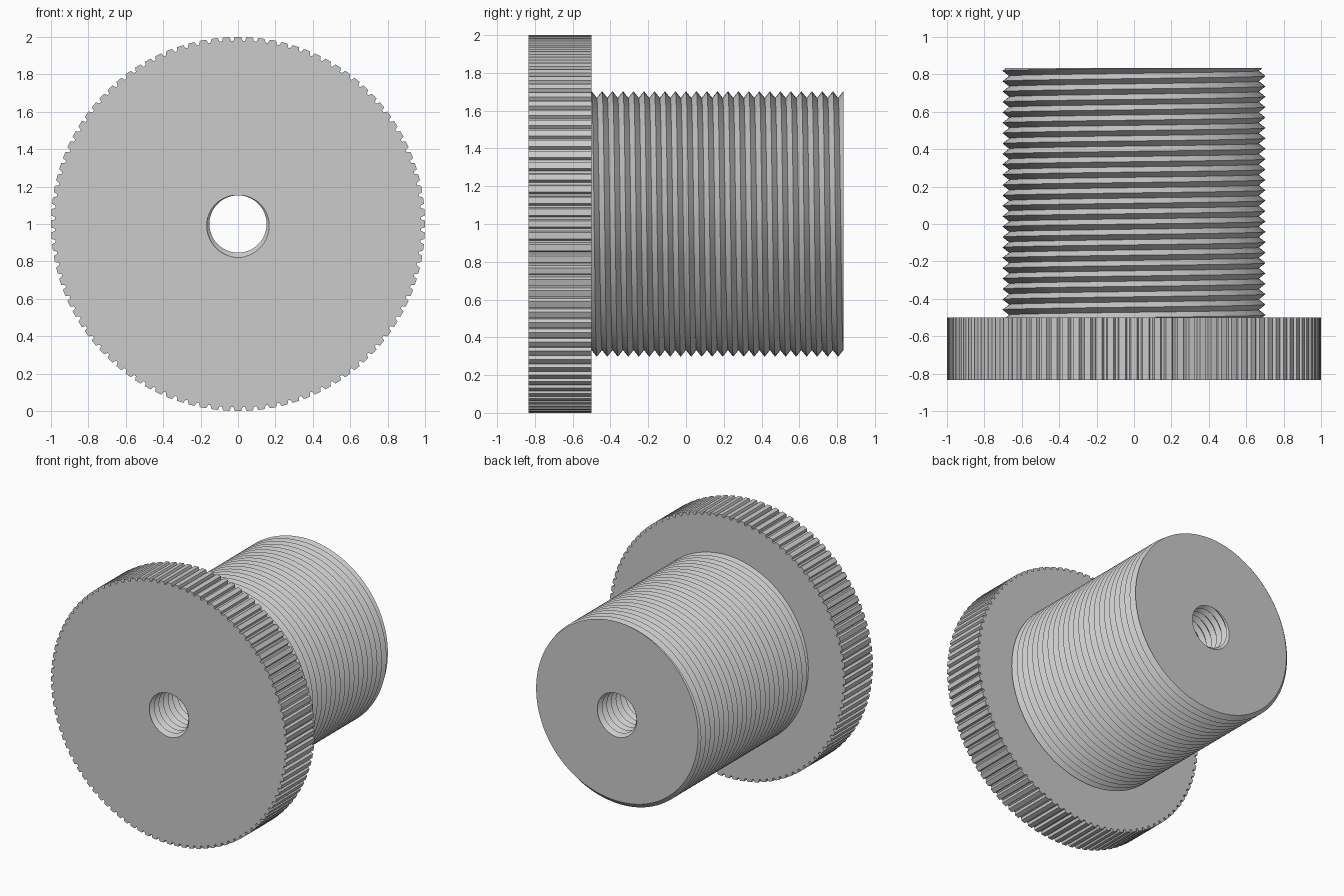
import bpy
import bmesh
from math import sin, cos, tau

cube = bpy.data.objects.get("Cube")
if cube:
    bpy.data.objects.remove(cube, do_unlink=True)

FRONT, SHOULDER, BACK = -0.833, -0.5, 0.833
PITCH = (BACK - SHOULDER) / 24
TEETH = 100

grey = bpy.data.materials.new("plain grey")
grey.use_nodes = True
colour = (0.6, 0.6, 0.6, 1)
grey.diffuse_color = colour
grey.node_tree.nodes["Principled BSDF"].inputs["Base Color"].default_value = colour


def thread_radius(y, angle, start, root, crest):
    """Radius of a right-handed V thread."""
    turn = ((y - start) / PITCH - angle / tau) % 1
    return root + (crest - root) * abs(1 - 2 * turn)


def bore_radius(y, angle):
    return thread_radius(y, angle, FRONT, 0.18, 0.153)


def stem_radius(y, angle):
    return thread_radius(y, angle, SHOULDER, 0.668, 0.703)


def thread_rows(start, end, radius):
    """Helical rows along crests and roots, cut flat at both ends."""
    def row(k):
        def point(angle):
            y = start + PITCH * (k / 2 + angle / tau)
            y = min(max(y, start), end)
            return radius(y, angle), y
        return point
    count = int(2 * (end - start) / PITCH + 1.5)
    return [row(k) for k in range(-2, count + 1)]


def build(name, rows, angles):
    """Skin rows of (radius, y) points around the y axis."""
    bm = bmesh.new()
    grid = []
    for row in rows:
        line = []
        for a in angles:
            r, y = row(a)
            line.append(bm.verts.new((r * sin(a), y, 1 + r * cos(a))))
        grid.append(line)
    for low, high in zip(grid, grid[1:]):
        for j in range(len(angles) - 1):
            bm.faces.new((low[j], low[j + 1], high[j + 1], high[j]))
    bmesh.ops.remove_doubles(bm, verts=bm.verts, dist=0.00002)
    bmesh.ops.dissolve_degenerate(bm, edges=bm.edges, dist=0.00002)
    mesh = bpy.data.meshes.new(name)
    bm.to_mesh(mesh)
    bm.free()
    mesh.materials.append(grey)
    obj = bpy.data.objects.new(name, mesh)
    bpy.context.collection.objects.link(obj)
    bpy.ops.object.select_all(action='DESELECT')
    obj.select_set(True)
    bpy.context.view_layer.objects.active = obj
    bpy.ops.object.shade_smooth_by_angle(angle=0.5)


# Knurled disc: flat-topped teeth with narrow grooves
STEPS = (-0.27, 0.27, 0.4, 0.6)
tooth_angles = [(t + s) * tau / TEETH for t in range(TEETH) for s in STEPS]
tooth_angles.append(tooth_angles[0] + tau)


def rim_radius(angle):
    step = (angle * TEETH / tau + 0.5) % 1 - 0.5
    return 1.0 if abs(step) < 0.3 else 0.98


build("knurled_disc", [
    lambda a: (bore_radius(FRONT, a), FRONT),
    lambda a: (rim_radius(a), FRONT),
    lambda a: (rim_radius(a), SHOULDER),
    lambda a: (0.64, SHOULDER),
], tooth_angles)

# Threaded stem with its flat end
round_angles = [tau * i / 120 for i in range(121)]
stem = thread_rows(SHOULDER, BACK, stem_radius)
stem.append(lambda a: (bore_radius(BACK, a), BACK))
build("threaded_stem", stem, round_angles)

# Threaded bore running right through, facing inward
build("threaded_bore", thread_rows(FRONT, BACK, bore_radius)[::-1], round_angles)
